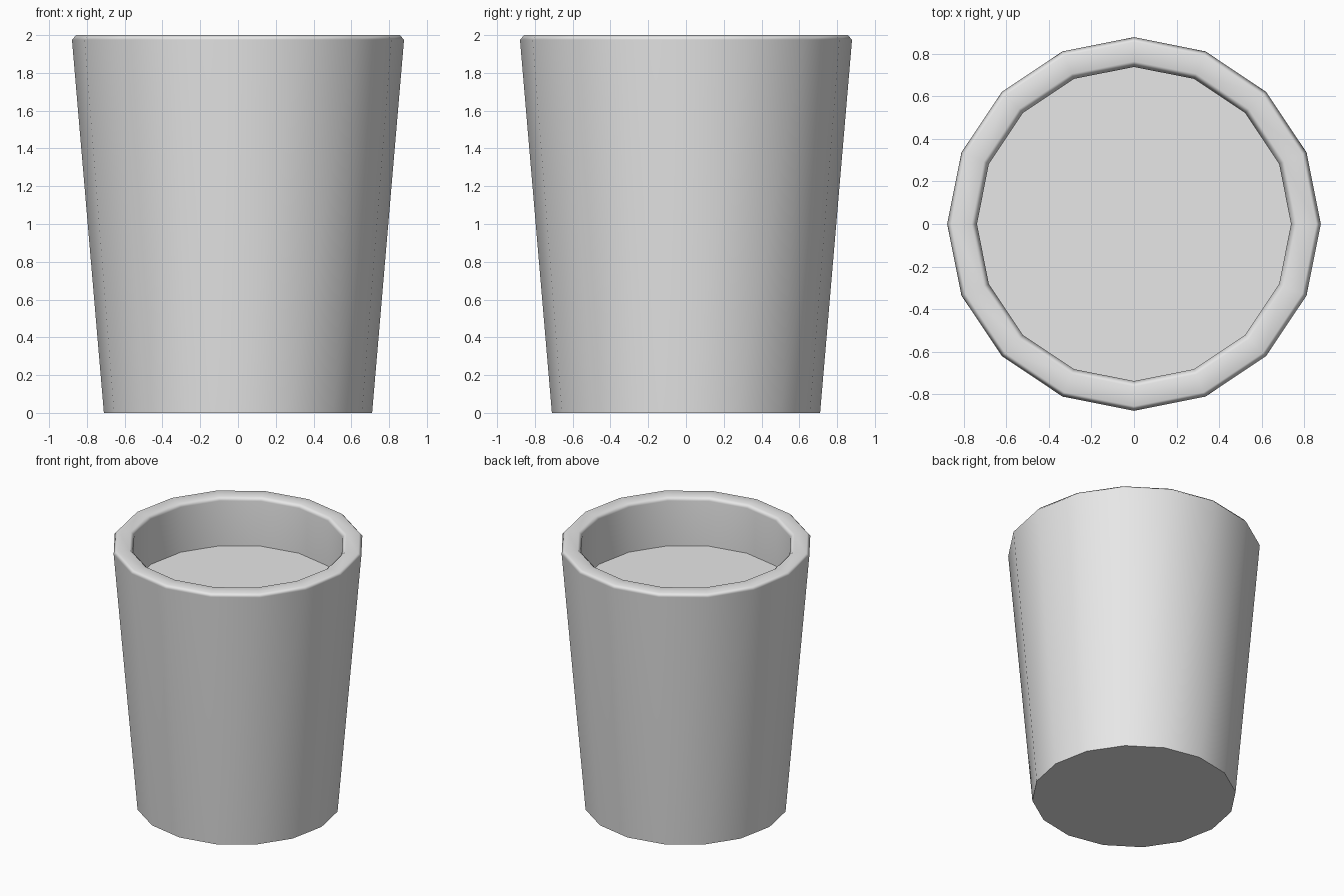
import bpy, bmesh, math
from mathutils import Vector

cube = bpy.data.objects.get("Cube")
if cube:
    bpy.data.objects.remove(cube, do_unlink=True)

SIDES = 16

# Single plain material
grey = bpy.data.materials.new("light_grey")
grey.use_nodes = True
colour = (0.8, 0.8, 0.8, 1.0)
grey.diffuse_color = colour
grey.node_tree.nodes["Principled BSDF"].inputs["Base Color"].default_value = colour


def lathe(name, profile, material):
    """Revolve (radius, height) points into a closed faceted solid."""
    bm = bmesh.new()
    rings = []
    for radius, z in profile:
        ring = []
        for i in range(SIDES):
            a = math.tau * i / SIDES
            ring.append(bm.verts.new(Vector((radius * math.cos(a), radius * math.sin(a), z))))
        rings.append(ring)
    for low, high in zip(rings, rings[1:]):
        for i in range(SIDES):
            j = (i + 1) % SIDES
            bm.faces.new((low[i], low[j], high[j], high[i]))
    # Underside and recessed floor
    bm.faces.new(reversed(rings[0]))
    bm.faces.new(rings[-1])
    mesh = bpy.data.meshes.new(name)
    bm.to_mesh(mesh)
    bm.free()
    mesh.materials.append(material)
    obj = bpy.data.objects.new(name, mesh)
    bpy.context.collection.objects.link(obj)
    bpy.ops.object.select_all(action="DESELECT")
    obj.select_set(True)
    bpy.context.view_layer.objects.active = obj
    bpy.ops.object.shade_smooth_by_angle(angle=math.radians(60))
    # Large faces keep their own shading next to the narrow bevels
    weighted = obj.modifiers.new("weighted_normals", "WEIGHTED_NORMAL")
    weighted.keep_sharp = True
    return obj


# Tapered tub: outer wall, bevelled rim, upright inner wall down to the floor
lathe("tapered_tub", [
    (0.71, 0.0),
    (0.879, 1.975),
    (0.857, 2.0),
    (0.765, 2.0),
    (0.739, 1.975),
    (0.739, 1.63),
], grey)
